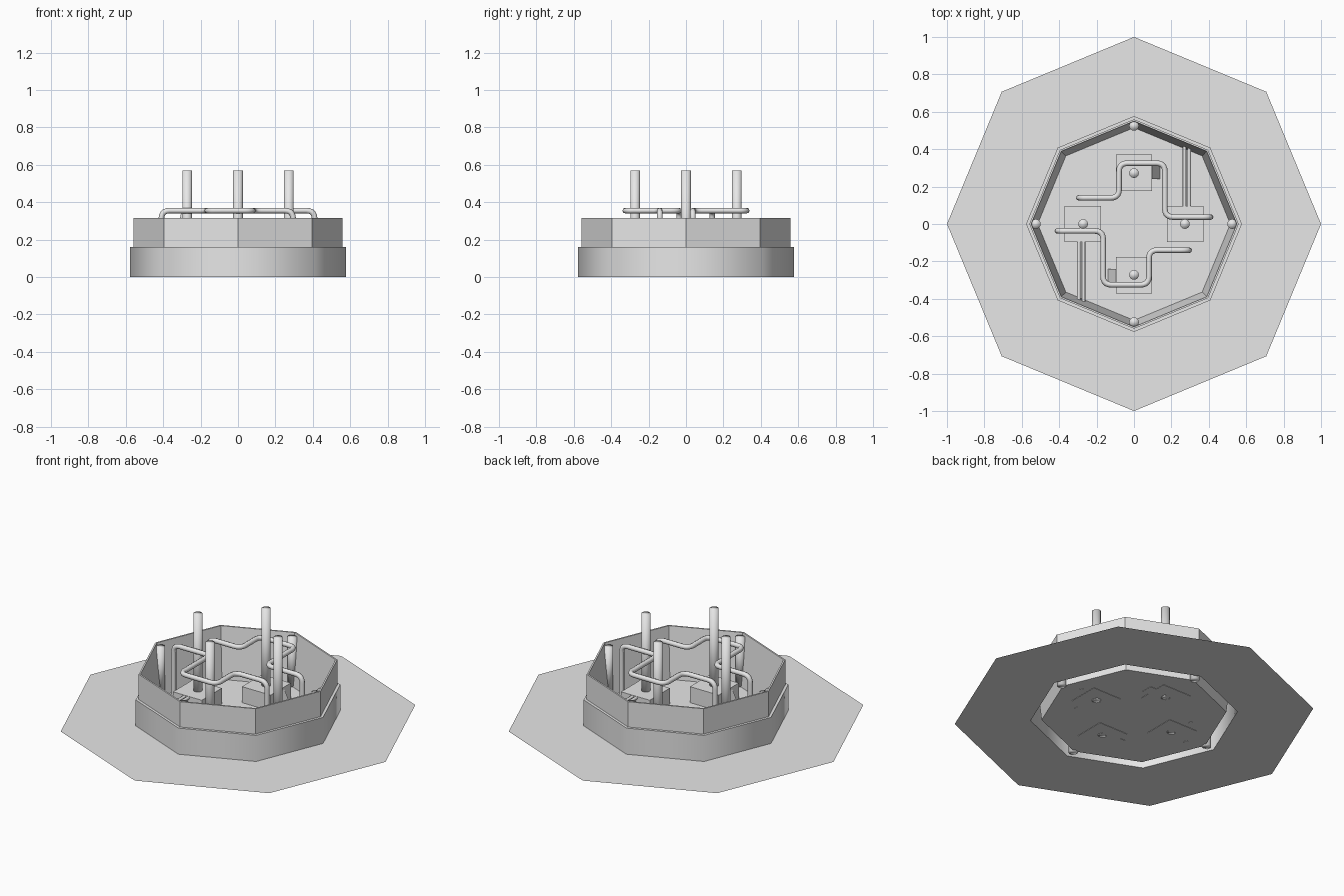
import bpy, bmesh, math
from mathutils import Vector, Matrix

cube = bpy.data.objects.get("Cube")
if cube:
    bpy.data.objects.remove(cube, do_unlink=True)

grey = bpy.data.materials.new("light_grey")
grey.use_nodes = True
grey.diffuse_color = (0.8, 0.8, 0.8, 1)
grey.node_tree.nodes["Principled BSDF"].inputs["Base Color"].default_value = (0.8, 0.8, 0.8, 1)


def add_object(name, data):
    ob = bpy.data.objects.new(name, data)
    bpy.context.collection.objects.link(ob)
    data.materials.append(grey)
    return ob


def from_bmesh(name, bm, smooth=False):
    mesh = bpy.data.meshes.new(name)
    bm.to_mesh(mesh)
    bm.free()
    for p in mesh.polygons:
        p.use_smooth = smooth
    return add_object(name, mesh)


def octagon_lathe(name, profile, fill_start=False, smooth=False):
    """Sweep (radius, height) points around eight sides."""
    bm = bmesh.new()
    rings = [[bm.verts.new((r * math.cos(i * math.pi / 4), r * math.sin(i * math.pi / 4), z))
              for i in range(8)] for r, z in profile]
    for a, b in zip(rings, rings[1:]):
        for i in range(8):
            j = (i + 1) % 8
            bm.faces.new((a[i], a[j], b[j], b[i]))
    if fill_start:
        bm.faces.new(rings[0])
    return from_bmesh(name, bm, smooth)


def post(name, x, y, radius, height):
    bm = bmesh.new()
    bmesh.ops.create_cone(bm, cap_ends=True, segments=16, radius1=radius, radius2=radius,
                          depth=height, matrix=Matrix.Translation((x, y, height / 2)))
    return from_bmesh(name, bm, True)


def box(name, x, y, size, height):
    bm = bmesh.new()
    bmesh.ops.create_cube(bm, size=1, matrix=Matrix.Translation((x, y, height / 2))
                          @ Matrix.Diagonal((size, size, height, 1)))
    return from_bmesh(name, bm)


def tube(name, corners, radius, bend=0.045, steps=5):
    """Round tube along a path whose corners are bent."""
    pts = [Vector(c) for c in corners]
    path = [pts[0]]
    for a, b, c in zip(pts, pts[1:], pts[2:]):
        start = b + (a - b).normalized() * bend
        end = b + (c - b).normalized() * bend
        for s in range(steps + 1):
            t = s / steps
            path.append(start * (1 - t) ** 2 + b * 2 * t * (1 - t) + end * t ** 2)
    path.append(pts[-1])
    curve = bpy.data.curves.new(name, "CURVE")
    curve.dimensions = "3D"
    curve.bevel_depth = radius
    curve.bevel_resolution = 2
    curve.use_fill_caps = True
    spline = curve.splines.new("POLY")
    spline.points.add(len(path) - 1)
    for p, co in zip(spline.points, path):
        p.co = (*co, 1)
    spline.use_smooth = True
    return add_object(name, curve)


# Ground plate and the stepped basin
octagon_lathe("ground_plate", [(0.577, 0), (1.0, 0)])
octagon_lathe("lower_wall", [(0.577, 0), (0.577, 0.16)], smooth=True)
octagon_lathe("upper_wall", [(0.577, 0.16), (0.56, 0.16), (0.56, 0.315), (0.55, 0.315)])
octagon_lathe("basin", [(0.515, 0.002), (0.55, 0.315)], fill_start=True)

# Posts and plinths on the four axes
for i, side in enumerate(("left", "back", "right", "front")):
    x, y = round(math.cos(i * math.pi / 2)), round(math.sin(i * math.pi / 2))
    post(side + "_tall_post", 0.272 * x, 0.272 * y, 0.026, 0.57)
    post(side + "_rim_post", 0.525 * x, 0.525 * y, 0.026, 0.3)
    box(side + "_plinth", 0.275 * x, 0.275 * y, 0.195, 0.1)

# Pipes repeat with a half turn
top = 0.355
for label, s in (("back", 1), ("front", -1)):
    route = [(-0.295, 0.14, 0), (-0.295, 0.14, top), (-0.08, 0.14, top), (-0.08, 0.325, top),
             (0.165, 0.325, top), (0.165, 0.037, top), (0.41, 0.037, top), (0.41, 0.037, 0)]
    tube(label + "_raised_pipe", [(s * x, s * y, z) for x, y, z in route], 0.015)
    for n, x in enumerate((0.27, 0.295)):
        tube(f"{label}_feed_pipe_{n + 1}", [(s * x, s * 0.08, 0.09), (s * x, s * 0.415, 0.09)], 0.01)
    # Small ramp against the plinth side
    bm = bmesh.new()
    ends = [[bm.verts.new((s * x, s * y, z)) for x, z in ((0.09, 0), (0.14, 0), (0.09, 0.1))]
            for y in (0.24, 0.31)]
    bm.faces.new(ends[0])
    bm.faces.new(ends[1][::-1])
    for i in range(3):
        j = (i + 1) % 3
        bm.faces.new((ends[0][j], ends[0][i], ends[1][i], ends[1][j]))
    bmesh.ops.recalc_face_normals(bm, faces=bm.faces)
    from_bmesh(label + "_plinth_ramp", bm)
